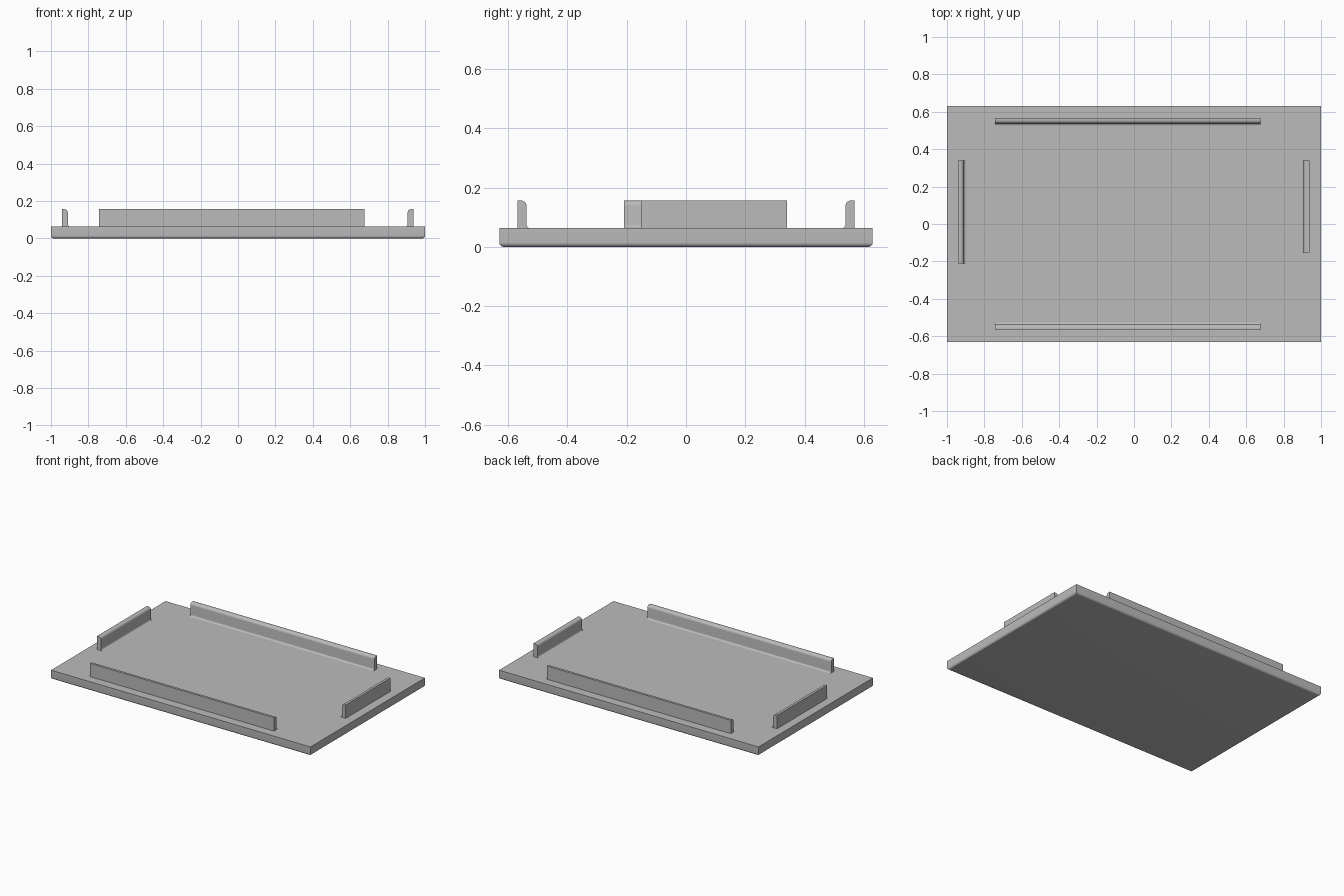
import bpy
import bmesh
from math import sin, cos, pi
from mathutils import Vector

cube = bpy.data.objects.get("Cube")
if cube:
    bpy.data.objects.remove(cube, do_unlink=True)

GREY = (0.5, 0.5, 0.5, 1)
mat = bpy.data.materials.new("plain grey")
mat.use_nodes = True
mat.diffuse_color = GREY
mat.node_tree.nodes["Principled BSDF"].inputs["Base Color"].default_value = GREY

PLATE_TOP, RIB_TOP = 0.063, 0.156
HALF_X, HALF_Y = 1.0, 0.63


def finish(name, bm):
    bmesh.ops.recalc_face_normals(bm, faces=bm.faces)
    mesh = bpy.data.meshes.new(name)
    bm.to_mesh(mesh)
    bm.free()
    mesh.materials.append(mat)
    obj = bpy.data.objects.new(name, mesh)
    bpy.context.collection.objects.link(obj)
    bpy.ops.object.select_all(action="DESELECT")
    obj.select_set(True)
    bpy.context.view_layer.objects.active = obj
    bpy.ops.object.shade_smooth_by_angle(angle=pi / 6)
    return obj


def arc(cx, cz, r, a0, a1, steps=6):
    angles = [a0 + (a1 - a0) * i / steps for i in range(steps + 1)]
    return [(cx + r * cos(a), cz + r * sin(a)) for a in angles]


# Base plate with a rounded lower rim
bm = bmesh.new()
bmesh.ops.create_cube(bm, size=1)
for v in bm.verts:
    v.co = Vector((v.co.x * 2 * HALF_X, v.co.y * 2 * HALF_Y, (v.co.z + 0.5) * PLATE_TOP))
rim = [e for e in bm.edges if all(v.co.z < 0.01 for v in e.verts)]
bmesh.ops.bevel(bm, geom=rim, offset=0.015, segments=6, profile=0.5, affect="EDGES")
finish("base_plate", bm)


# Upright rib: outer face flat, inner face rounded on top and filleted at the foot
def rib(name, axis, side, outer, start, end):
    inner, fillet, crown = outer - 0.03, 0.012, 0.018
    profile = [(outer, PLATE_TOP - 0.01), (outer, RIB_TOP)]
    profile += arc(inner + crown, RIB_TOP - crown, crown, pi / 2, pi)
    profile += arc(inner - fillet, PLATE_TOP + fillet, fillet, 0, -pi / 2)
    profile.append((inner - fillet, PLATE_TOP - 0.01))
    bm = bmesh.new()
    verts = [bm.verts.new((side * d, start, z) if axis == "x" else (start, side * d, z))
             for d, z in profile]
    face = bm.faces.new(verts)
    along = Vector((0, end - start, 0)) if axis == "x" else Vector((end - start, 0, 0))
    result = bmesh.ops.extrude_face_region(bm, geom=[face])
    moved = [g for g in result["geom"] if isinstance(g, bmesh.types.BMVert)]
    bmesh.ops.translate(bm, verts=moved, vec=along)
    # extrude_face_region removes no start cap on open sheets, so close any gap
    bmesh.ops.holes_fill(bm, edges=[e for e in bm.edges if e.is_boundary], sides=0)
    return finish(name, bm)


for name, side in (("front_rib", -1), ("back_rib", 1)):
    rib(name, "y", side, 0.568, -0.743, 0.675)
rib("right_rib", "x", -1, 0.94, -0.21, 0.34)
rib("left_rib", "x", 1, 0.937, -0.152, 0.34)
